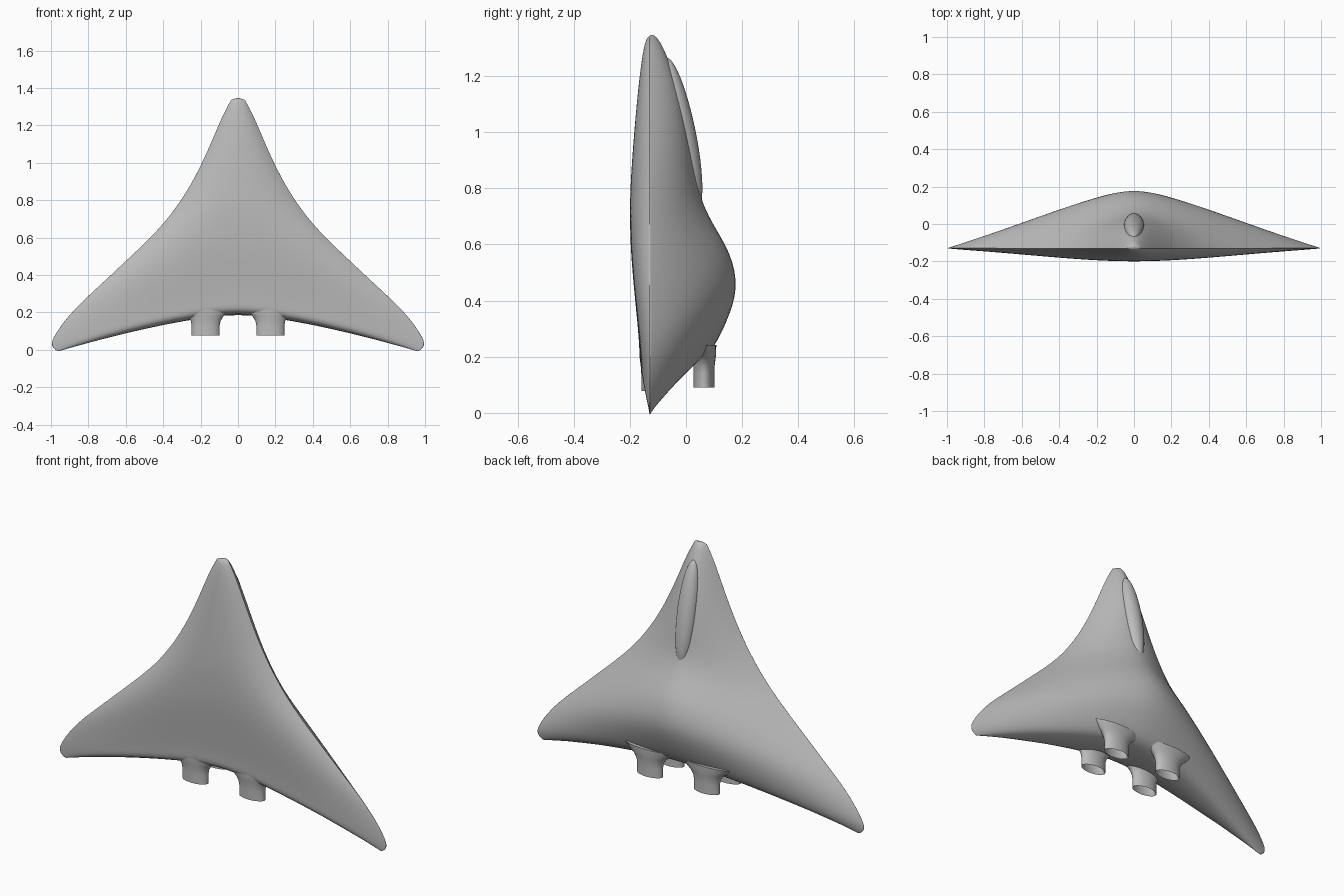
import bpy, bmesh, math
from mathutils import Matrix

cube = bpy.data.objects.get("Cube")
if cube:
    bpy.data.objects.remove(cube, do_unlink=True)

hull_grey = bpy.data.materials.new("hull_grey")
hull_grey.use_nodes = True
GREY = (0.5, 0.5, 0.5, 1)
hull_grey.diffuse_color = GREY
hull_grey.node_tree.nodes["Principled BSDF"].inputs["Base Color"].default_value = GREY


def finish(name, bm, levels=0):
    bmesh.ops.recalc_face_normals(bm, faces=bm.faces)
    for f in bm.faces:
        f.smooth = True
    mesh = bpy.data.meshes.new(name)
    bm.to_mesh(mesh)
    bm.free()
    mesh.materials.append(hull_grey)
    ob = bpy.data.objects.new(name, mesh)
    bpy.context.collection.objects.link(ob)
    if levels:
        mod = ob.modifiers.new("smooth", "SUBSURF")
        mod.levels = mod.render_levels = levels
    return ob


def bridge(bm, a, b):
    n = len(a)
    for i in range(n):
        j = (i + 1) % n
        bm.faces.new((a[i], a[j], b[j], b[i]))


# Delta hull: rows from the tail to the nose
# centre height, edge x, edge height, belly y, back y
ROWS = [
    (0.19, 0.97, -0.012, -0.165, 0.065),
    (0.25, 1.01, 0.02, -0.167, 0.115),
    (0.33, 0.99, 0.075, -0.172, 0.155),
    (0.45, 0.90, 0.20, -0.185, 0.202),
    (0.58, 0.74, 0.345, -0.197, 0.172),
    (0.68, 0.575, 0.50, -0.20, 0.10),
    (0.78, 0.42, 0.645, -0.20, 0.05),
    (0.90, 0.295, 0.81, -0.193, 0.03),
    (1.05, 0.205, 0.97, -0.181, 0.003),
    (1.18, 0.13, 1.14, -0.168, -0.03),
    (1.28, 0.08, 1.26, -0.155, -0.07),
    (1.35, 0.035, 1.34, -0.14, -0.105),
]
EDGE_Y = -0.13
HALF = 8
bm = bmesh.new()
rings = []
for k, (zc, xe, ze, belly, back) in enumerate(ROWS):
    ridge = 1.3 if k < 5 else min(2.0, 1.3 + 0.15 * (k - 4))

    def point(i, y, power):
        s = math.sin(math.pi / 2 * i / HALF)
        a = abs(s)
        return bm.verts.new((s * xe, EDGE_Y + (y - EDGE_Y) * (1 - a ** power),
                             zc + (ze - zc) * a ** 1.4))

    ring = [point(i, back, ridge) for i in range(-HALF, HALF + 1)]
    ring += [point(i, belly, 2.4) for i in range(HALF - 1, -HALF, -1)]
    rings.append(ring)
for a, b in zip(rings, rings[1:]):
    bridge(bm, a, b)
for ring in (rings[0], rings[-1]):
    n = len(ring)
    for i in range(2 * HALF):
        quad = [ring[i], ring[i + 1], ring[(n - i - 1) % n], ring[(n - i) % n]]
        bm.faces.new(list(dict.fromkeys(quad)))
finish("delta_hull", bm, 2)

# Cockpit canopy: slim raised pod along the back of the nose
bm = bmesh.new()
bmesh.ops.create_uvsphere(bm, u_segments=32, v_segments=24, radius=1)
bmesh.ops.transform(bm, verts=bm.verts, matrix=Matrix.Translation((0, -0.015, 0.995))
                    @ Matrix.Rotation(0.2, 4, 'X') @ Matrix.Diagonal((0.055, 0.05, 0.275, 1)))
finish("canopy", bm)

# Engine nozzles: hollow oval tubes flaring into the hull (height, x radius, y radius)
TUBE = [(0.17, 0.055, 0.024), (0.085, 0.068, 0.032), (0.078, 0.075, 0.037),
        (0.13, 0.075, 0.037), (0.155, 0.08, 0.038), (0.18, 0.095, 0.041),
        (0.195, 0.115, 0.043), (0.23, 0.15, 0.044)]
SIDES = 32
for place, y, lift in (("belly", -0.122, 0), ("back", 0.064, 0.012)):
    for side, sx in (("left", 1), ("right", -1)):
        bm = bmesh.new()
        loops = []
        for z, rx, ry in TUBE:
            turn = [2 * math.pi * i / SIDES for i in range(SIDES)]
            loops.append([bm.verts.new((sx * 0.173 + rx * math.cos(t),
                                        y + ry * math.sin(t), z + lift)) for t in turn])
        for a, b in zip(loops, loops[1:]):
            bridge(bm, a, b)
        bm.faces.new(loops[0])
        bm.faces.new(loops[-1])
        ob = finish(f"{place}_nozzle_{side}", bm)
        bpy.ops.object.select_all(action='DESELECT')
        ob.select_set(True)
        bpy.context.view_layer.objects.active = ob
        bpy.ops.object.shade_smooth_by_angle(angle=math.radians(40))
